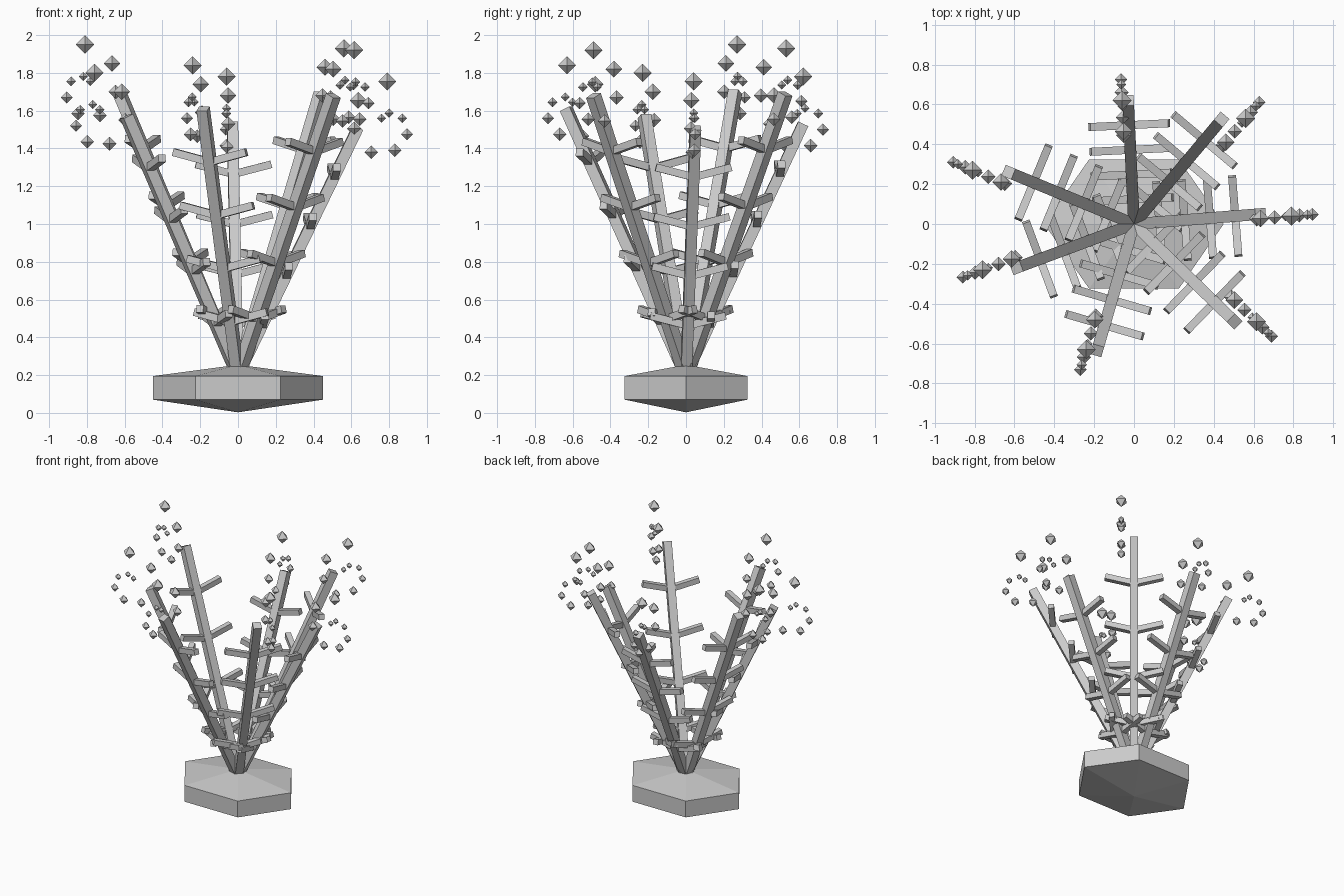
import bpy, bmesh
from math import cos, sin, pi
from mathutils import Vector, Matrix

cube = bpy.data.objects.get("Cube")
if cube:
    bpy.data.objects.remove(cube, do_unlink=True)

grey = bpy.data.materials.new("light grey")
grey.use_nodes = True
grey.diffuse_color = (0.6, 0.6, 0.6, 1)
grey.node_tree.nodes["Principled BSDF"].inputs["Base Color"].default_value = (0.6, 0.6, 0.6, 1)

UP = Vector((0, 0, 1))


def finish(name, bm):
    bmesh.ops.recalc_face_normals(bm, faces=bm.faces[:])
    mesh = bpy.data.meshes.new(name)
    bm.to_mesh(mesh)
    bm.free()
    mesh.materials.append(grey)
    bpy.context.collection.objects.link(bpy.data.objects.new(name, mesh))


def add_beam(bm, a, b, width, side):
    """Square bar from a to b, with one pair of faces turned to side."""
    along = (b - a).normalized()
    other = along.cross(side).normalized()
    side = other.cross(along)
    turn = Matrix((side, other, along)).transposed().to_4x4()
    size = Matrix.Diagonal((width, width, (b - a).length, 1))
    bmesh.ops.create_cube(bm, size=1, matrix=Matrix.Translation((a + b) / 2) @ turn @ size)


def add_octahedron(bm, centre, radius):
    x, y = Vector((radius, 0, 0)), Vector((0, radius, 0))
    ring = [bm.verts.new(centre + v) for v in (x, y, -x, -y)]
    for tip in (UP * radius, -UP * radius):
        apex = bm.verts.new(centre + tip)
        for i in range(4):
            bm.faces.new((ring[i], ring[(i + 1) % 4], apex))


# Hexagonal base with a shallow point above and below
bm = bmesh.new()
rings = [[bm.verts.new((0.45 * cos(i * pi / 3), 0.375 * sin(i * pi / 3), z)) for i in range(6)]
         for z in (0.07, 0.195)]
bottom, top = bm.verts.new((0, 0, 0.003)), bm.verts.new((0, 0, 0.255))
for i in range(6):
    j = (i + 1) % 6
    bm.faces.new((rings[0][i], rings[0][j], rings[1][j], rings[1][i]))
    bm.faces.new((rings[0][j], rings[0][i], bottom))
    bm.faces.new((rings[1][i], rings[1][j], top))
finish("base", bm)

# Stem tip, and centre of the highest crystal above it
stems = [
    ((0.635, 0.05, 1.51), (0.79, 0.04, 1.755)),
    ((0.44, 0.525, 1.69), (0.56, 0.53, 1.93)),
    ((-0.03, 0.62, 1.53), (-0.06, 0.62, 1.78)),
    ((-0.63, 0.26, 1.70), (-0.81, 0.27, 1.95)),
    ((-0.59, -0.22, 1.57), (-0.76, -0.23, 1.80)),
    ((-0.185, -0.635, 1.61), (-0.24, -0.63, 1.84)),
    ((0.505, -0.49, 1.68), (0.615, -0.49, 1.92)),
]
# Crystals of one cluster: outward shift, height shift, radius
cluster = [
    (0, 0, 0.048), (-0.155, -0.1, 0.044), (-0.175, -0.25, 0.038),
    (0.105, -0.28, 0.032), (0.04, -0.365, 0.036), (-0.085, -0.375, 0.036),
    (0.01, -0.168, 0.024), (0.08, -0.195, 0.026), (-0.03, -0.195, 0.024),
]
root = Vector((0, 0, 0.2))

for n, (tip, crown) in enumerate(stems, 1):
    tip, crown = Vector(tip), Vector(crown)
    out = Vector((tip.x, tip.y, 0)).normalized()
    across = UP.cross(out)

    # Slanted stem
    bm = bmesh.new()
    add_beam(bm, root, tip, 0.058, across)
    finish(f"stem_{n}", bm)

    # Four pairs of twigs rising slightly to each side
    bm = bmesh.new()
    for level in (0.2, 0.4, 0.6, 0.8):
        joint = root.lerp(tip, level)
        for sign in (-1, 1):
            add_beam(bm, joint, joint + across * sign * 0.2 + UP * 0.052, 0.04, out)
    finish(f"twigs_{n}", bm)

    # Floating crystals in the upright plane of the stem
    bm = bmesh.new()
    for shift, rise, radius in cluster:
        add_octahedron(bm, crown + out * shift + UP * rise, radius)
    finish(f"crystals_{n}", bm)
